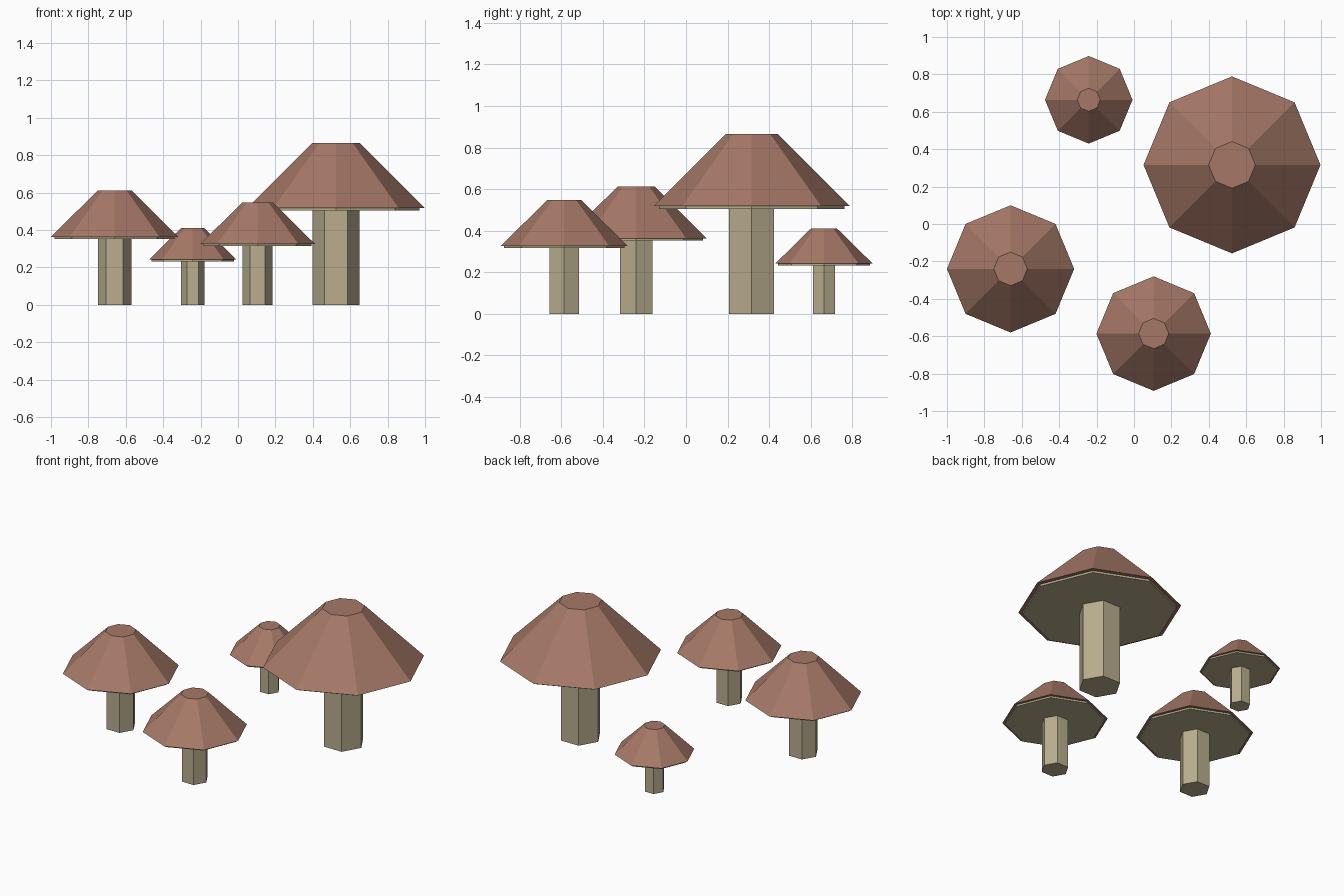
import bpy
import math

cube = bpy.data.objects.get("Cube")
if cube:
    bpy.data.objects.remove(cube)


def material(name, color):
    mat = bpy.data.materials.new(name)
    mat.use_nodes = True
    mat.diffuse_color = color
    mat.node_tree.nodes["Principled BSDF"].inputs["Base Color"].default_value = color
    return mat


cap_brown = material("cap_brown", (0.38, 0.19, 0.135, 1))
stem_cream = material("stem_cream", (0.48, 0.42, 0.27, 1))


def frustum(name, sides, x, y, low, high, r_low, r_high, turn, mat):
    """Flat-shaded tapered prism between two heights."""
    bpy.ops.mesh.primitive_cone_add(
        vertices=sides, radius1=r_low, radius2=r_high, depth=high - low,
        location=(x, y, (low + high) / 2), rotation=(0, 0, turn))
    obj = bpy.context.object
    obj.name = name
    obj.data.materials.append(mat)
    return obj


def mushroom(label, x, y, radius, rim, top):
    neck = radius * 0.264
    gill_base = rim - 0.007 - radius * 0.012
    # six-sided stem with corners on the x axis
    frustum(label + "_stem", 6, x, y, 0, rim - 0.002, neck, neck,
            math.pi / 2, stem_cream)
    # thin gill plate under the cap
    frustum(label + "_gills", 8, x, y, gill_base, rim,
            radius * 0.945, radius * 0.945, 0, stem_cream)
    # eight-sided tapered cap with a flat top
    frustum(label + "_cap", 8, x, y, rim, top, radius, neck, 0, cap_brown)


# label, x, y, cap radius, rim height, top height
for spec in [
    ("large", 0.524, 0.316, 0.473, 0.518, 0.866),
    ("medium", -0.66, -0.24, 0.34, 0.363, 0.612),
    ("front", 0.105, -0.586, 0.306, 0.326, 0.548),
    ("small", -0.242, 0.664, 0.234, 0.242, 0.411),
]:
    mushroom(*spec)
